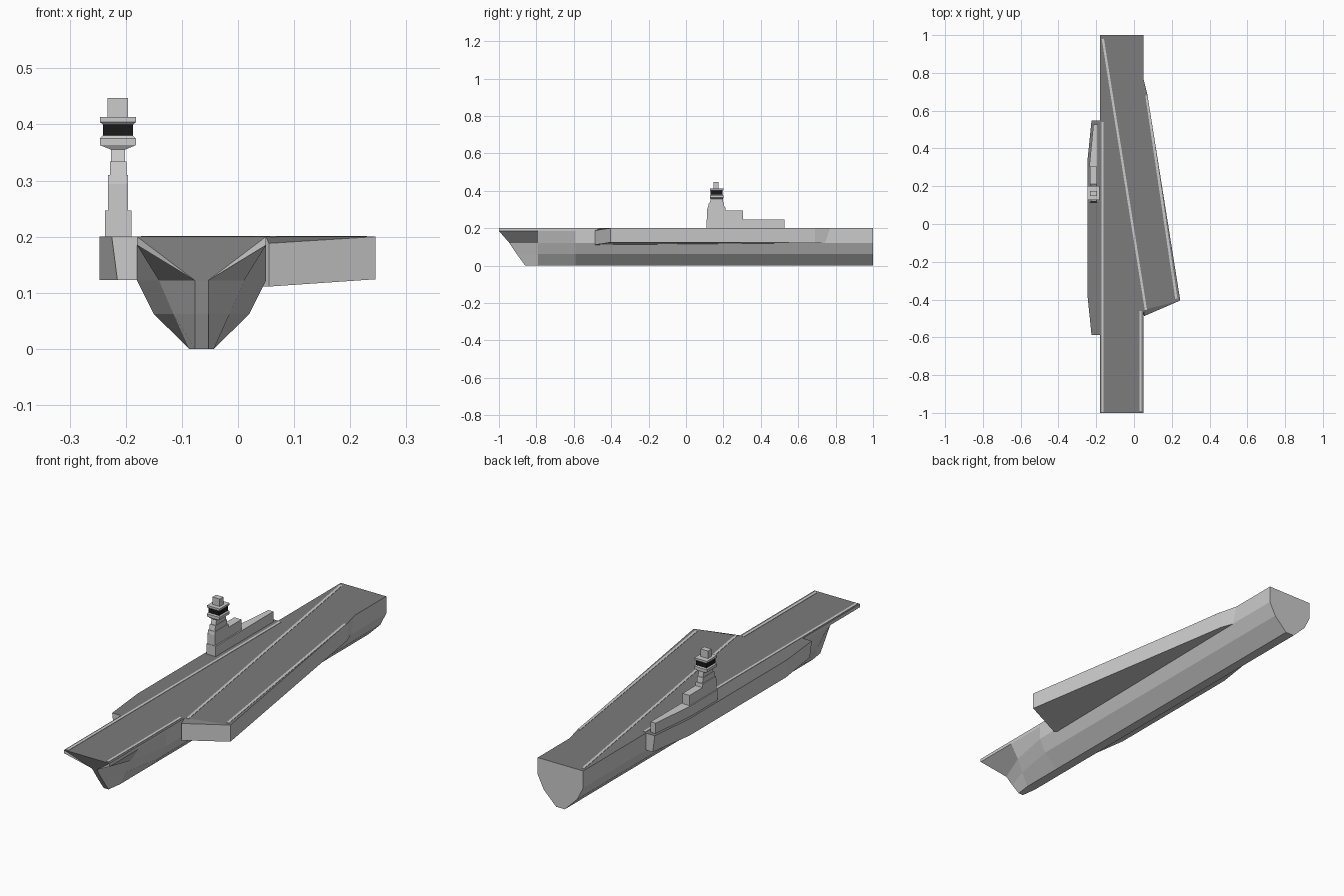
import bpy, bmesh
from mathutils import Vector

if "Cube" in bpy.data.objects:
    bpy.data.objects.remove(bpy.data.objects["Cube"])


def material(name, value):
    m = bpy.data.materials.new(name)
    m.diffuse_color = (value, value, value, 1)
    m.use_nodes = True
    m.node_tree.nodes["Principled BSDF"].inputs["Base Color"].default_value = m.diffuse_color
    return m


DECK = material("deck_grey", 0.2)
GLASS = material("window_black", 0.01)
CX = -0.065  # hull centreline


def loft(name, rings, mat=None, deck=False):
    """Skin a stack of equal-length point rings and cap both ends."""
    bm = bmesh.new()
    vs = [[bm.verts.new(p) for p in r] for r in rings]
    n = len(rings[0])
    for a, b in zip(vs, vs[1:]):
        for i in range(n):
            j = (i + 1) % n
            bm.faces.new((a[i], a[j], b[j], b[i]))
    bm.faces.new(vs[0])
    bm.faces.new(vs[-1])
    bmesh.ops.triangulate(bm, faces=[f for f in bm.faces if len(f.verts) > 4])
    bmesh.ops.recalc_face_normals(bm, faces=bm.faces)
    me = bpy.data.meshes.new(name)
    if mat:
        me.materials.append(mat)
    if deck:
        # flight deck colour on upward faces only
        me.materials.append(None)
        me.materials.append(DECK)
        bm.normal_update()
        for f in bm.faces:
            f.material_index = 1 if f.normal.z > 0.8 else 0
    bm.to_mesh(me)
    bm.free()
    ob = bpy.data.objects.new(name, me)
    bpy.context.collection.objects.link(ob)
    return ob


def rect(x0, x1, y0, y1, z):
    return [(x0, y0, z), (x1, y0, z), (x1, y1, z), (x0, y1, z)]


# Hull: half sections (half width, y, z) from bow to stern
def section(half):
    return ([(CX + w, y, z) for w, y, z in half]
            + [(CX - w, y, z) for w, y, z in reversed(half)])


def full(y):
    return [(.115, y, .2), (.115, y, .185), (.115, y, .122), (.085, y, .062), (.022, y, 0)]


bow = [(.115, -1, .2), (.115, -1, .185), (.012, -.945, .122), (.012, -.905, .062), (.012, -.86, 0)]
flare = [(.115, -.79, .2), (.115, -.79, .185), (.076, -.79, .122), (.05, -.79, .062), (.022, -.79, 0)]
loft("hull", [section(s) for s in (bow, flare, full(-.59), full(1))], deck=True)

# Angled deck sponson
angled_top = [(.05, -.455, .2), (.055, -.487, .188), (.245, -.405, .2), (.07, .69, .2), (.05, .77, .2)]
angled_low = [(.03, -.455, .111), (.055, -.487, .111), (.245, -.405, .124), (.07, .69, .122), (.04, .77, .122)]
loft("angled_deck", [angled_low, angled_top], deck=True)

# Island-side sponson, ends narrower at the bottom
outline = [(-.18, -.588), (-.225, -.588), (-.247, -.37), (-.247, .33), (-.225, .547), (-.18, .547)]
side_top = [(x, y, .2) for x, y in outline]
side_low = [(-.215 if x == -.225 else x, y, .123) for x, y in outline]
loft("side_sponson", [side_low, side_top], deck=True)

# Island superstructure
base = [(-.19, .11), (-.237, .11), (-.237, .3), (-.215, .527), (-.19, .527)]
loft("island_base", [[(x, y, z) for x, y in base] for z in (.199, .247)])
loft("island_middle", [rect(-.232, -.196, .112, .305, z) for z in (.246, .294)])
loft("island_tower", [rect(-.232, -.196, .112, .212, .293),
                      rect(-.232, -.196, .115, .21, .31)])
loft("tower_upper", [rect(-.228, -.199, .117, .206, .31),
                     rect(-.228, -.199, .122, .202, .334)])
loft("bridge_base", [rect(-.226, -.201, .126, .2, .333),
                     rect(-.226, -.201, .132, .197, .355),
                     rect(-.246, -.182, .127, .2, .363),
                     rect(-.246, -.182, .127, .2, .375),
                     rect(-.241, -.187, .131, .196, .38)])
loft("bridge_windows", [rect(-.241, -.187, .131, .196, z) for z in (.38, .4)], GLASS)
loft("bridge_roof", [rect(-.241, -.187, .131, .196, .4),
                     rect(-.246, -.182, .127, .2, .404),
                     rect(-.246, -.182, .127, .2, .413)])
loft("mast", [rect(-.233, -.196, .148, .174, z) for z in (.412, .447)])

# Painted deck lines
lines = [((-.167, -.995), (-.167, .54)), ((-.165, .98), (.063, -.455)),
         ((.066, .68), (.224, -.395)), ((.034, -.99), (.034, -.46))]
for k, (a, b) in enumerate(lines):
    a, b = Vector(a), Vector(b)
    d = (b - a).normalized()
    s = Vector((-d.y, d.x)) * .006
    loft(f"deck_line_{k + 1}", [[(p.x, p.y, z) for p in (a - s, a + s, b + s, b - s)]
                                for z in (.1995, .2015)])
